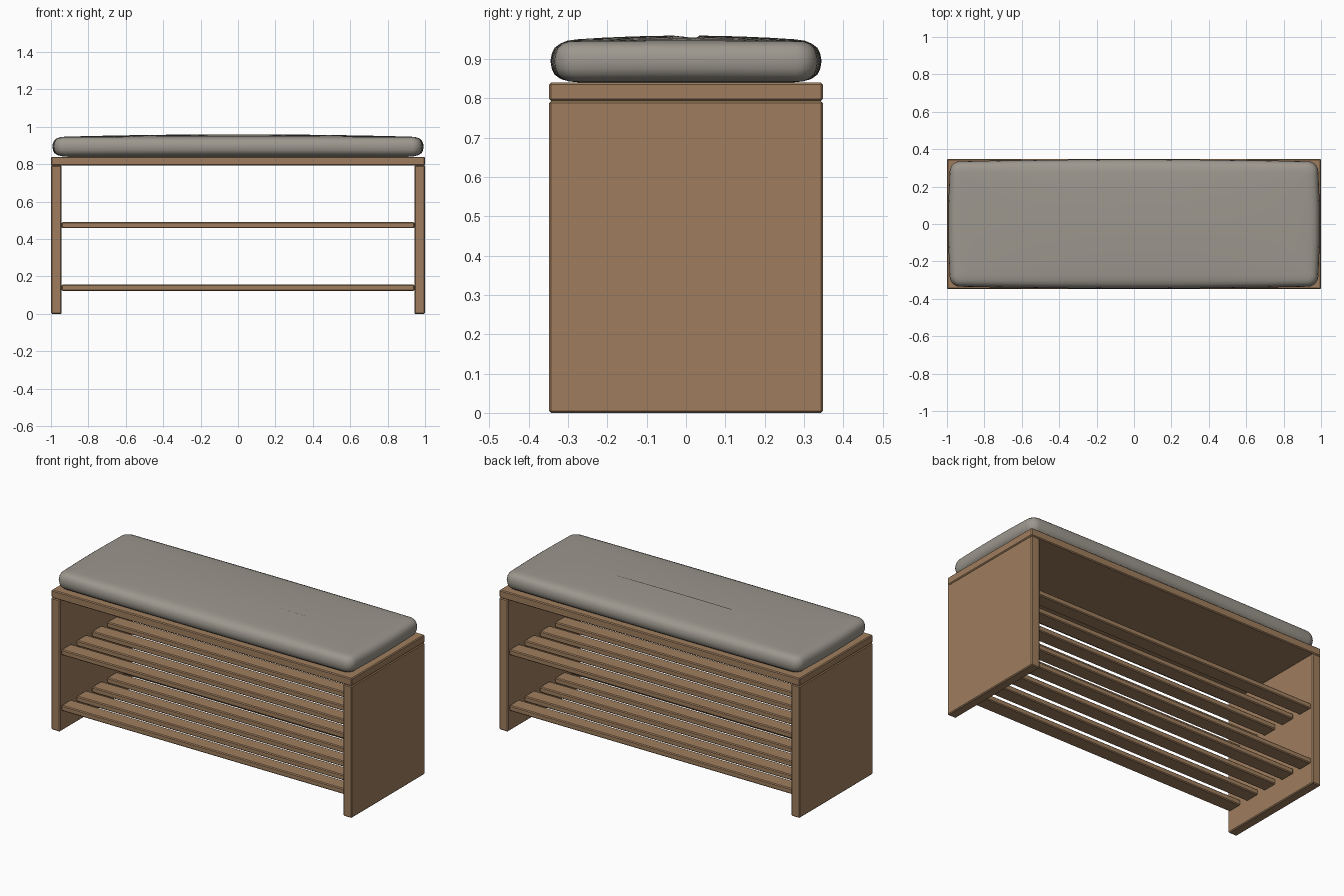
import bpy, bmesh, math

if "Cube" in bpy.data.objects:
    bpy.data.objects.remove(bpy.data.objects["Cube"])


def material(name, rgb):
    m = bpy.data.materials.new(name)
    m.diffuse_color = (*rgb, 1)
    m.use_nodes = True
    m.node_tree.nodes["Principled BSDF"].inputs["Base Color"].default_value = m.diffuse_color
    return m


WOOD = material("oak wood", (0.345, 0.208, 0.112))
FABRIC = material("grey fabric", (0.335, 0.312, 0.272))


def add_object(name, bm, mat):
    mesh = bpy.data.meshes.new(name)
    bm.to_mesh(mesh)
    bm.free()
    mesh.materials.append(mat)
    ob = bpy.data.objects.new(name, mesh)
    bpy.context.collection.objects.link(ob)
    return ob


def board(name, lo, hi, bevel=0.005):
    """Box between two corners with small chamfered edges."""
    bm = bmesh.new()
    bmesh.ops.create_cube(bm, size=1)
    for v in bm.verts:
        v.co = [(a + b) / 2 + c * (b - a) for a, b, c in zip(lo, hi, v.co)]
    bmesh.ops.bevel(bm, geom=bm.edges[:], offset=bevel, segments=1, affect='EDGES')
    return add_object(name, bm, WOOD)


# Seat board and side panels
board("seat_board", (-1, -0.348, 0.793), (1, 0.348, 0.84))
board("left_panel", (-1, -0.348, 0), (-0.943, 0.348, 0.793))
board("right_panel", (0.943, -0.348, 0), (1, 0.348, 0.793))

# Two slatted shelves
for shelf, z in (("lower", 0.123), ("upper", 0.458)):
    for i in range(5):
        y = (i - 2) * 0.145
        board(f"{shelf}_shelf_slat_{i + 1}", (-0.943, y - 0.045, z), (0.943, y + 0.045, z + 0.033))


def outline(hx, hy, r):
    """Rounded rectangle with subdivided straight sides."""
    pts = []
    corners = [(1, 1), (-1, 1), (-1, -1), (1, -1)]
    for k, (sx, sy) in enumerate(corners):
        cx, cy = sx * (hx - r), sy * (hy - r)
        for j in range(7):
            a = math.pi / 2 * (k + j / 6)
            pts.append((cx + r * math.cos(a), cy + r * math.sin(a)))
        nx, ny = corners[(k + 1) % 4]
        a = math.pi / 2 * (k + 1)
        ex, ey = nx * (hx - r) + r * math.cos(a), ny * (hy - r) + r * math.sin(a)
        px, py = pts[-1]
        for j in range(1, 12):
            pts.append((px + (ex - px) * j / 12, py + (ey - py) * j / 12))
    return pts


# Cushion: stacked outlines (inset, height), bulging sides and a domed top
PROFILE = [(0.30, 0.840), (0.07, 0.840), (0.04, 0.843), (0.022, 0.849), (0.009, 0.860),
           (0.003, 0.875), (0, 0.895), (0.003, 0.914), (0.009, 0.929), (0.02, 0.939),
           (0.035, 0.944), (0.06, 0.946), (0.12, 0.946), (0.20, 0.946), (0.30, 0.946)]
bm = bmesh.new()
rings = []
for inset, z in PROFILE:
    ring = []
    for x, y in outline(0.982 - inset, 0.334 - inset, max(0.05 - inset * 0.5, 0.012)):
        u, v = min(1, abs(x) / 0.982), min(1, abs(y) / 0.334)
        dome = 0.014 * (1 - u * u) * (1 - v * v) if z > 0.94 else 0
        side = max(0, 1 - inset / 0.05)
        bx = math.copysign(0.011 * (1 - v * v) * side, x) if u > 0.9 else 0
        by = math.copysign(0.011 * (1 - u * u) * side, y) if v > 0.7 else 0
        ring.append(bm.verts.new((x + bx, y + by, z + dome)))
    rings.append(ring)
for a, b in zip(rings, rings[1:]):
    for i in range(len(a)):
        j = (i + 1) % len(a)
        bm.faces.new((a[i], a[j], b[j], b[i]))
bm.faces.new(rings[0][::-1])
bm.faces.new(rings[-1])
bmesh.ops.recalc_face_normals(bm, faces=bm.faces[:])
for f in bm.faces:
    f.smooth = True
add_object("seat_cushion", bm, FABRIC)
